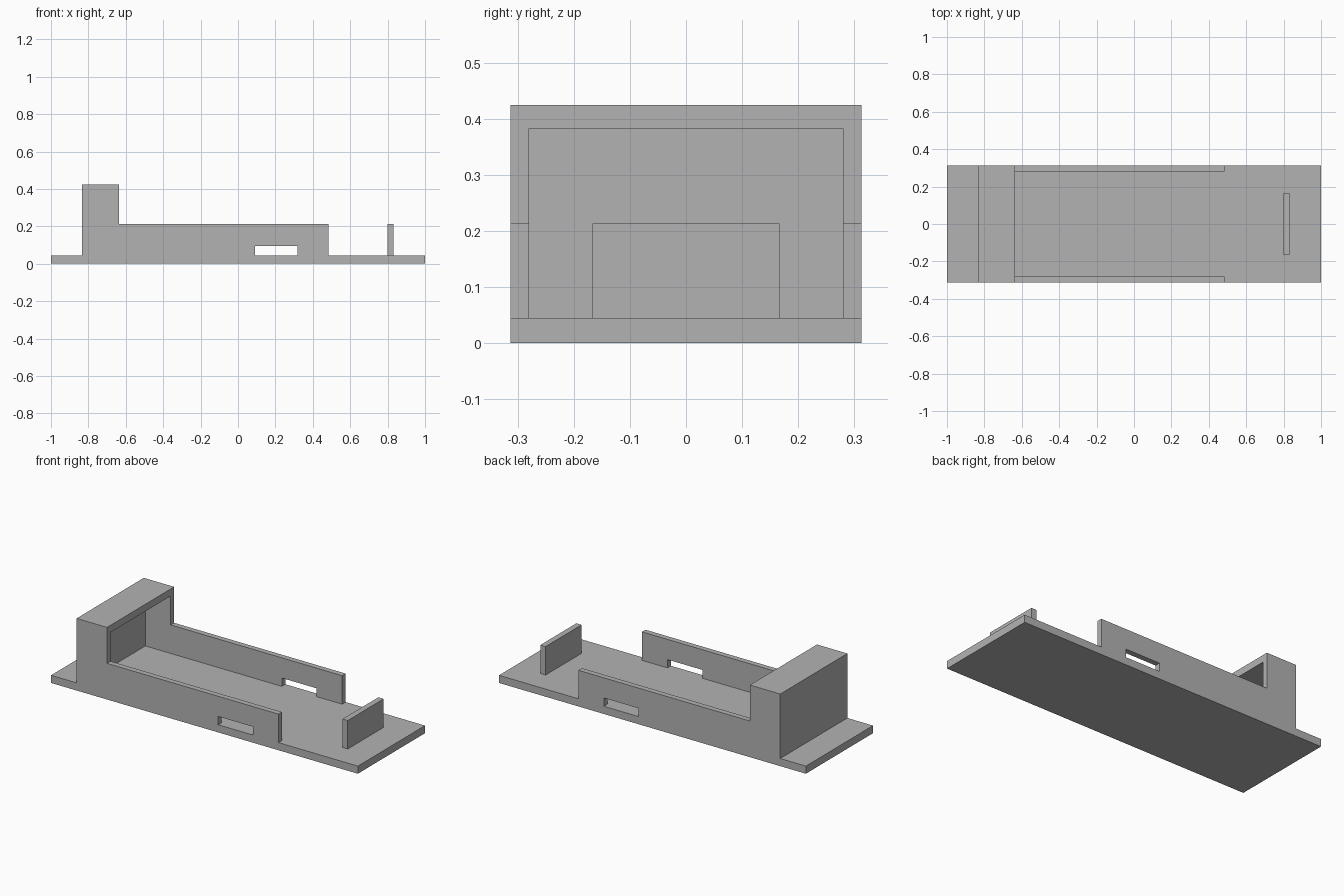
import bpy
import bmesh

HALF_W = 0.3125   # half width of the whole tray
INNER = 0.28      # half width between the side walls
DECK = 0.045      # top of the floor plate

old = bpy.data.objects.get("Cube")
if old:
    bpy.data.objects.remove(old, do_unlink=True)

grey = bpy.data.materials.new("plain grey")
grey.use_nodes = True
colour = (0.45, 0.45, 0.45, 1)
grey.diffuse_color = colour
grey.node_tree.nodes["Principled BSDF"].inputs["Base Color"].default_value = colour


def extrude_profile(name, outline, half):
    """Extrude an x-z outline from y = -half to y = half."""
    bm = bmesh.new()
    face = bm.faces.new([bm.verts.new((x, -half, z)) for x, z in outline])
    moved = bmesh.ops.extrude_face_region(bm, geom=[face])["geom"]
    verts = [v for v in moved if isinstance(v, bmesh.types.BMVert)]
    bmesh.ops.translate(bm, verts=verts, vec=(0, 2 * half, 0))
    bmesh.ops.recalc_face_normals(bm, faces=bm.faces)
    mesh = bpy.data.meshes.new(name)
    bm.to_mesh(mesh)
    bm.free()
    mesh.materials.append(grey)
    obj = bpy.data.objects.new(name, mesh)
    bpy.context.collection.objects.link(obj)
    return obj


def block(name, x0, x1, z0, z1, half):
    return extrude_profile(name, [(x0, z0), (x1, z0), (x1, z1), (x0, z1)], half)


def cut(target, cutter):
    cutter.hide_render = True
    cutter.display_type = 'WIRE'
    mod = target.modifiers.new(cutter.name, 'BOOLEAN')
    mod.operation = 'DIFFERENCE'
    mod.solver = 'EXACT'
    mod.object = cutter


# Floor plate, side walls and tall hood share one side profile
tray = extrude_profile("tray_with_hood", [
    (-1, 0), (1, 0), (1, DECK), (0.483, DECK), (0.483, 0.213),
    (-0.635, 0.213), (-0.635, 0.425), (-0.833, 0.425), (-0.833, DECK), (-1, DECK),
], HALF_W)

# Hollow between the walls and under the hood, open towards +x
cut(tray, block("trough_cutter", -0.8, 0.6, DECK, 0.383, INNER))
# Low slot through both side walls
cut(tray, block("slot_cutter", 0.09, 0.317, DECK, 0.094, 0.4))

# Upright stop plate near the open end
block("end_stop", 0.798, 0.832, DECK, 0.213, 0.167)
